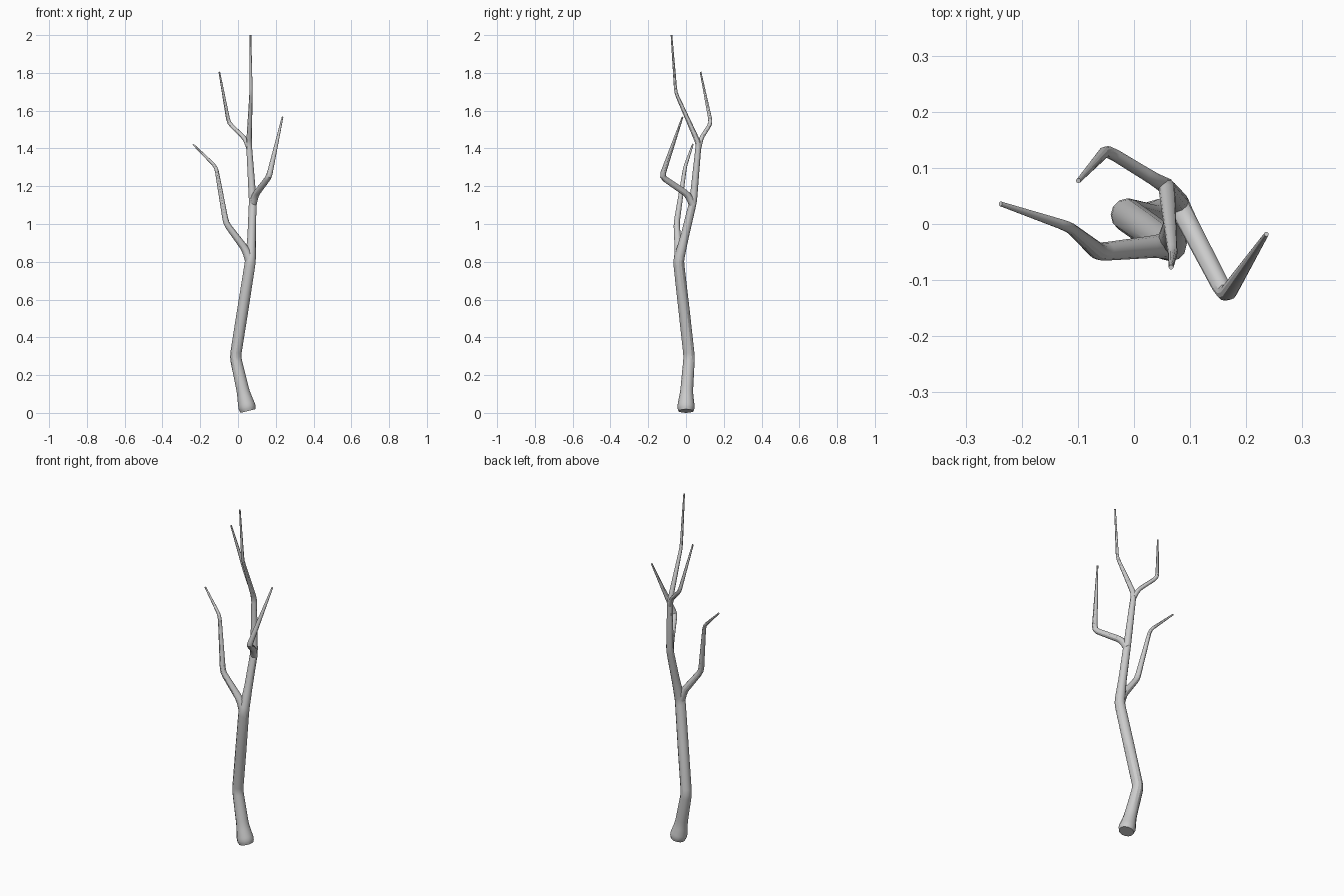
import bpy
from mathutils import Vector


def soften(points, reach=0.024):
    """Replace each inner knee with a short rounded bend; points are x, y, z, radius."""
    pts = [Vector(p) for p in points]
    out = [pts[0]]
    for a, k, b in zip(pts, pts[1:], pts[2:]):
        la, lb = (a - k).length, (b - k).length
        p = k + (a - k) * min(reach / la, 0.4)
        q = k + (b - k) * min(reach / lb, 0.4)
        out += [p, p * 0.25 + k * 0.5 + q * 0.25, q]
    return out + [pts[-1]]


def limb(name, points):
    curve = bpy.data.curves.new(name, 'CURVE')
    curve.dimensions = '3D'
    curve.bevel_depth = 1.06
    curve.bevel_resolution = 4
    curve.use_fill_caps = True
    pts = soften(points)
    spline = curve.splines.new('POLY')
    spline.points.add(len(pts) - 1)
    for sp, p in zip(spline.points, pts):
        sp.co = (p[0], p[1], p[2], 1)
        sp.radius = p[3]
    ob = bpy.data.objects.new(name, curve)
    bpy.context.collection.objects.link(ob)
    bpy.ops.object.select_all(action='DESELECT')
    ob.select_set(True)
    bpy.context.view_layer.objects.active = ob
    bpy.ops.object.convert(target='MESH')
    bpy.ops.object.shade_smooth_by_angle()


# trunk with flared, tilted foot, running up to the top twig
limb("trunk", [
    (0.053, 0.000, 0.010, 0.038), (0.048, 0.000, 0.030, 0.044),
    (0.039, 0.001, 0.065, 0.039), (0.028, 0.003, 0.110, 0.032),
    (-0.014, 0.017, 0.297, 0.028),
    (0.026, -0.011, 0.550, 0.028), (0.066, -0.040, 0.805, 0.027),
    (0.072, -0.008, 0.930, 0.021), (0.078, 0.038, 1.120, 0.019),
    (0.058, 0.067, 1.425, 0.014), (0.069, -0.054, 1.695, 0.008),
    (0.066, -0.077, 2.000, 0.004)])

# lower left branch
limb("left_branch", [
    (0.065, -0.038, 0.800, 0.025), (0.040, -0.040, 0.865, 0.019),
    (-0.063, -0.050, 1.003, 0.015), (-0.116, -0.005, 1.302, 0.009),
    (-0.238, 0.036, 1.422, 0.004)])

# right branch, reaching forward
limb("right_branch", [
    (0.078, 0.037, 1.100, 0.019), (0.092, 0.010, 1.155, 0.017),
    (0.164, -0.128, 1.250, 0.015), (0.236, -0.018, 1.567, 0.004)])

# upper branch, reaching back
limb("upper_branch", [
    (0.058, 0.067, 1.405, 0.014), (0.036, 0.080, 1.453, 0.011),
    (-0.049, 0.132, 1.535, 0.010), (-0.099, 0.077, 1.805, 0.004)])
